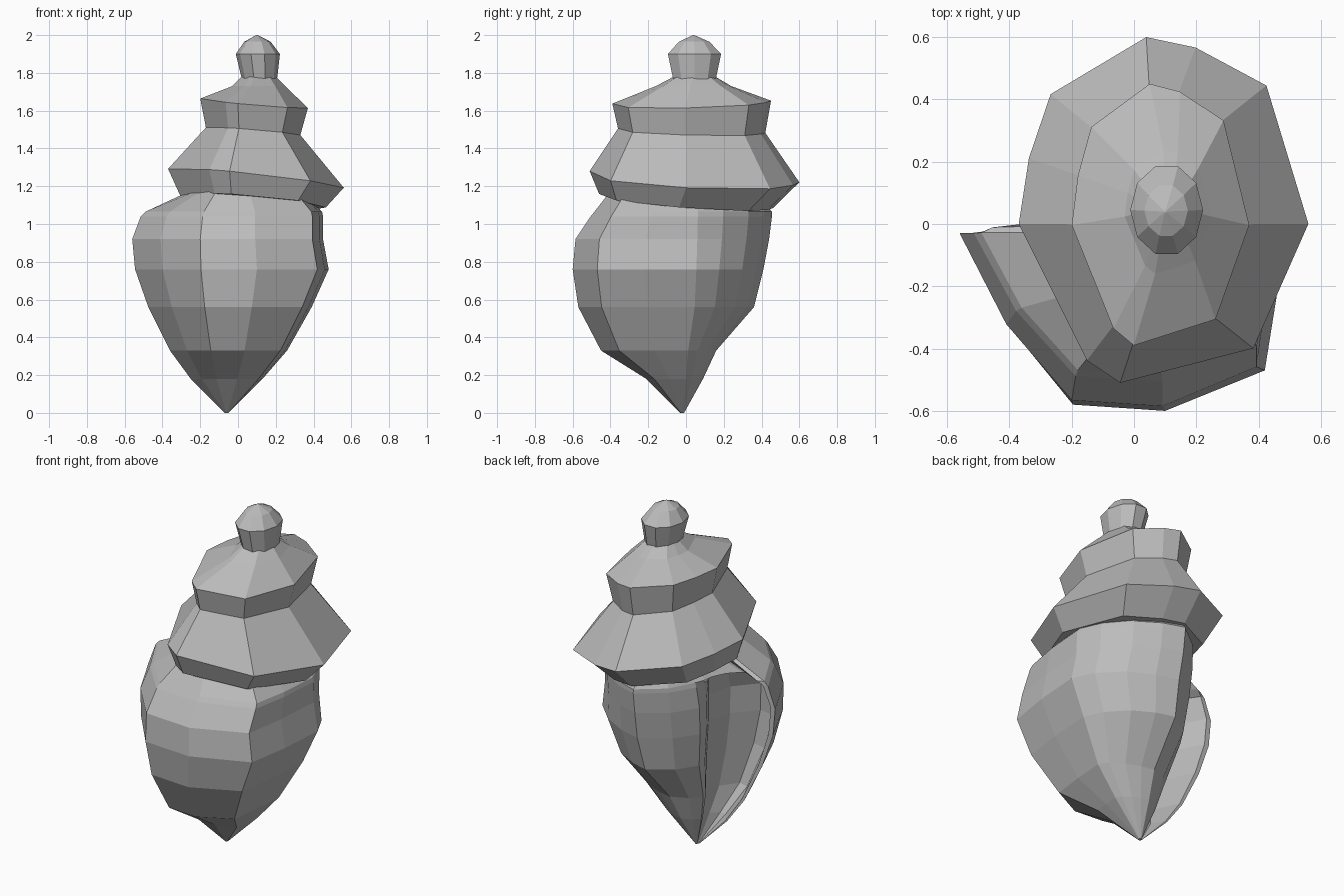
import bpy, bmesh, math
from mathutils import Vector

old = bpy.data.objects.get("Cube")
if old:
    bpy.data.objects.remove(old, do_unlink=True)

shell_grey = bpy.data.materials.new("shell_grey")
shell_grey.use_nodes = True
GREY = (0.5, 0.5, 0.5, 1)
shell_grey.diffuse_color = GREY
shell_grey.node_tree.nodes["Principled BSDF"].inputs["Base Color"].default_value = GREY


def loft(name, rings):
    """Skin a stack of equal-length rings and cap both ends."""
    bm = bmesh.new()
    loops = [[bm.verts.new(p) for p in ring] for ring in rings]
    for low, high in zip(loops, loops[1:]):
        for i in range(len(low)):
            j = (i + 1) % len(low)
            bm.faces.new((low[i], low[j], high[j], high[i]))
    bm.faces.new(loops[0][::-1])
    bm.faces.new(loops[-1])
    bmesh.ops.recalc_face_normals(bm, faces=bm.faces)
    bmesh.ops.triangulate(bm, faces=[f for f in bm.faces if len(f.verts) > 4])
    mesh = bpy.data.meshes.new(name)
    bm.to_mesh(mesh)
    bm.free()
    mesh.materials.append(shell_grey)
    obj = bpy.data.objects.new(name, mesh)
    bpy.context.collection.objects.link(obj)
    return obj


def ring(outline, z, cx, cy, rx, ry, tilt_x=0, tilt_y=0):
    return [(cx + u * rx, cy + v * ry, z + u * tilt_x + v * tilt_y) for u, v in outline]


# Spire: irregular whorl outline, stepped and tilted
whorl = [(1, -.08), (.71, .72), (.22, .94), (-.12, 1), (-.78, .67), (-.93, .3),
         (-1, -.08), (-.53, -.87), (-.3, -1), (.62, -.8)]
loft("spire_whorls", [ring(whorl, *row) for row in (
    (1.115, .08, 0, .385, .46, -.03, -.035),
    (1.24, .095, .045, .465, .555, -.05, -.025),
    (1.49, .08, .03, .25, .39, -.02, -.01),
    (1.64, .085, .03, .285, .42, -.025, .01),
    (1.73, .11, .04, .14, .2, 0, 0),
    (1.78, .11, .045, .09, .11, 0, 0))])

# Rounded knob on the top
circle = [(math.cos(math.tau * i / 10), math.sin(math.tau * i / 10)) for i in range(10)]
loft("top_knob", [ring(circle, *row) for row in (
    (1.75, .115, .045, .09, .115),
    (1.9, .105, .045, .117, .148),
    (1.965, .103, .043, .07, .085),
    (2.0, .1, .04, .004, .004))])

# Body whorl: outer wall from the lip round to the inner edge, then the cavity
outer = [(-.56, -.03), (-.41, -.33), (-.2, -.58), (.1, -.6), (.42, -.47), (.46, -.22),
         (.48, .06), (.42, .19), (.3, .32), (.16, .4), (.03, .44), (-.13, .33), (-.22, .19)]
cavity = [(-.21, .11), (-.16, .02), (-.2, -.13), (-.31, -.26), (-.41, -.24), (-.53, -.03)]
TIP = Vector((-.06, -.02))


def body_ring(z, left, right, front, back, depth):
    edge, lip = Vector(outer[-1]), Vector(outer[0])
    pts = [Vector(p) for p in outer]
    for i, p in enumerate(cavity):
        flat = edge.lerp(lip, (i + 1) / (len(cavity) + 1))
        pts.append(flat.lerp(Vector(p), depth))
    result = []
    for p in pts:
        d = p - TIP
        sx = (left - TIP.x) / (-.56 - TIP.x) if d.x < 0 else (right - TIP.x) / (.48 - TIP.x)
        sy = (front - TIP.y) / (-.6 - TIP.y) if d.y < 0 else (back - TIP.y) / (.44 - TIP.y)
        result.append((TIP.x + d.x * sx, TIP.y + d.y * sy, z))
    return result


loft("body_whorl", [body_ring(*row) for row in (
    (0, -.07, -.05, -.03, -.01, 1),
    (.18, -.25, .13, -.21, .09, 1),
    (.33, -.36, .26, -.45, .16, 1),
    (.56, -.475, .39, -.57, .36, 1),
    (.76, -.545, .48, -.6, .41, 1),
    (.92, -.56, .45, -.585, .44, 1),
    (1.04, -.515, .45, -.505, .455, .85),
    (1.065, -.49, .445, -.485, .455, .4),
    (1.2, -.2, .32, -.38, .34, 0))])
